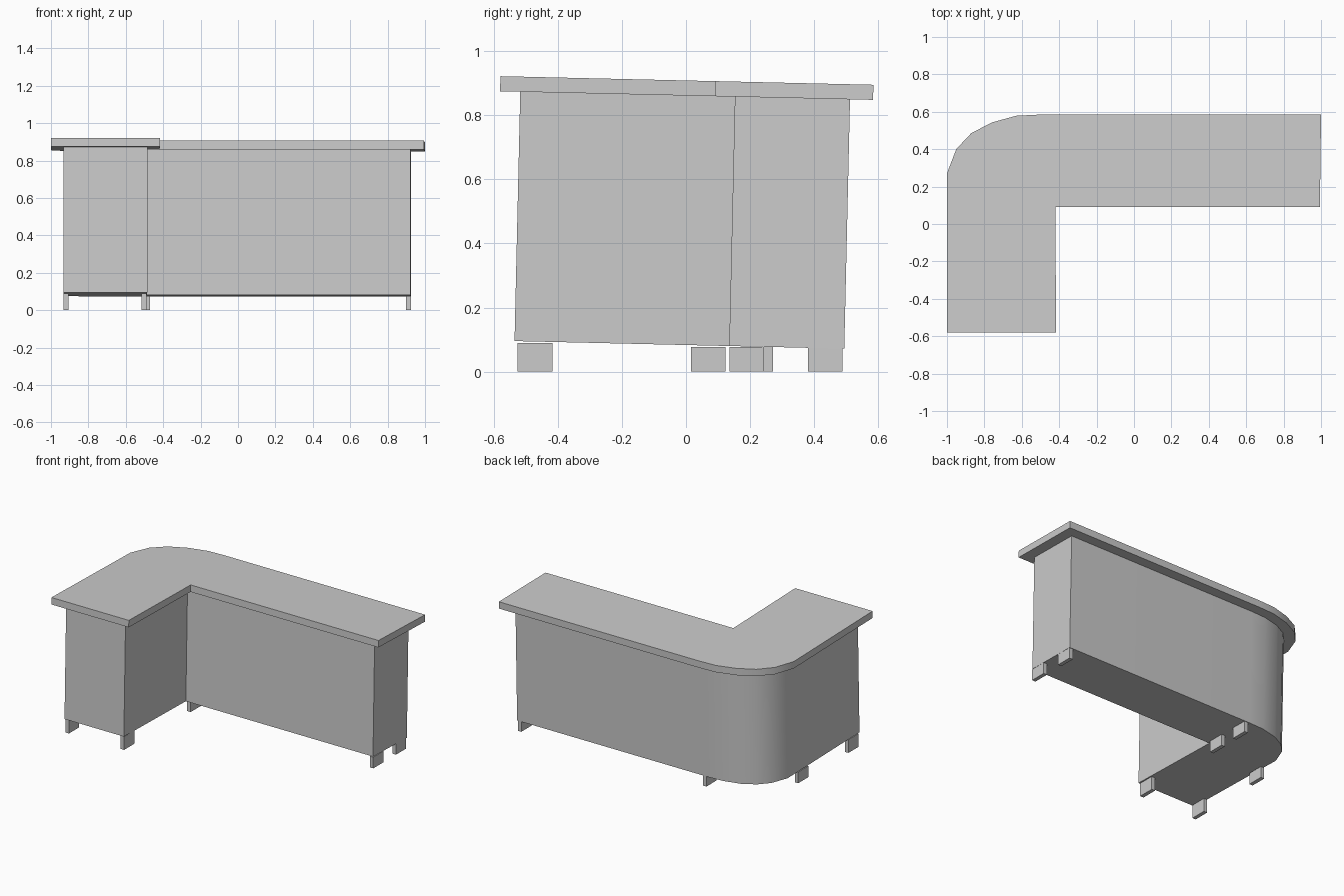
import bpy, bmesh, math
from mathutils import Matrix

if "Cube" in bpy.data.objects:
    bpy.data.objects.remove(bpy.data.objects["Cube"])

TILT = Matrix.Rotation(-0.023, 4, 'X')  # counter leans slightly to the back


def prism(name, outline, z0, z1):
    bm = bmesh.new()
    face = bm.faces.new([bm.verts.new((x, y, z0)) for x, y in outline])
    ext = bmesh.ops.extrude_face_region(bm, geom=[face])
    top = [v for v in ext['geom'] if isinstance(v, bmesh.types.BMVert)]
    bmesh.ops.translate(bm, verts=top, vec=(0, 0, z1 - z0))
    bmesh.ops.transform(bm, matrix=TILT, verts=bm.verts)
    bmesh.ops.recalc_face_normals(bm, faces=bm.faces)
    me = bpy.data.meshes.new(name)
    bm.to_mesh(me)
    bm.free()
    ob = bpy.data.objects.new(name, me)
    bpy.context.collection.objects.link(ob)
    bpy.ops.object.select_all(action='DESELECT')
    ob.select_set(True)
    bpy.context.view_layer.objects.active = ob
    bpy.ops.object.shade_smooth_by_angle(angle=math.radians(30))
    return ob


def box(name, x0, x1, y0, y1, z0, z1):
    bpy.ops.mesh.primitive_cube_add(
        size=1, location=((x0 + x1) / 2, (y0 + y1) / 2, (z0 + z1) / 2))
    ob = bpy.context.object
    ob.name = name
    ob.scale = (x1 - x0, y1 - y0, z1 - z0)
    bpy.ops.object.transform_apply(location=False, rotation=False, scale=True)


# L-shaped worktop with rounded outer corner
prism("countertop", [
    (-1, -0.60), (-0.417, -0.60), (-0.42, 0.07), (0.994, 0.07), (1, 0.564),
    (-0.51, 0.564), (-0.63, 0.558), (-0.76, 0.522), (-0.87, 0.465),
    (-0.95, 0.38), (-1, 0.25)], 0.861, 0.908)

# Cabinet body, inset below the worktop
prism("cabinet_body", [
    (-0.932, -0.537), (-0.485, -0.537), (-0.487, 0.133), (0.922, 0.133),
    (0.926, 0.492), (-0.51, 0.492), (-0.62, 0.487), (-0.735, 0.459),
    (-0.823, 0.412), (-0.887, 0.345), (-0.932, 0.235)], 0.083, 0.861)

# Plank feet: left x, front y
feet = {
    "front_left_foot": (-0.932, -0.525), "front_right_foot": (-0.516, -0.525),
    "left_foot": (-0.932, 0.015),
    "middle_front_foot": (-0.496, 0.162), "middle_back_foot": (-0.496, 0.38),
    "end_front_foot": (0.898, 0.135), "end_back_foot": (0.898, 0.38),
}
for name, (x, y) in feet.items():
    box(name, x, x + 0.026, y, y + 0.109, 0, 0.09 if y < 0 else 0.076)
